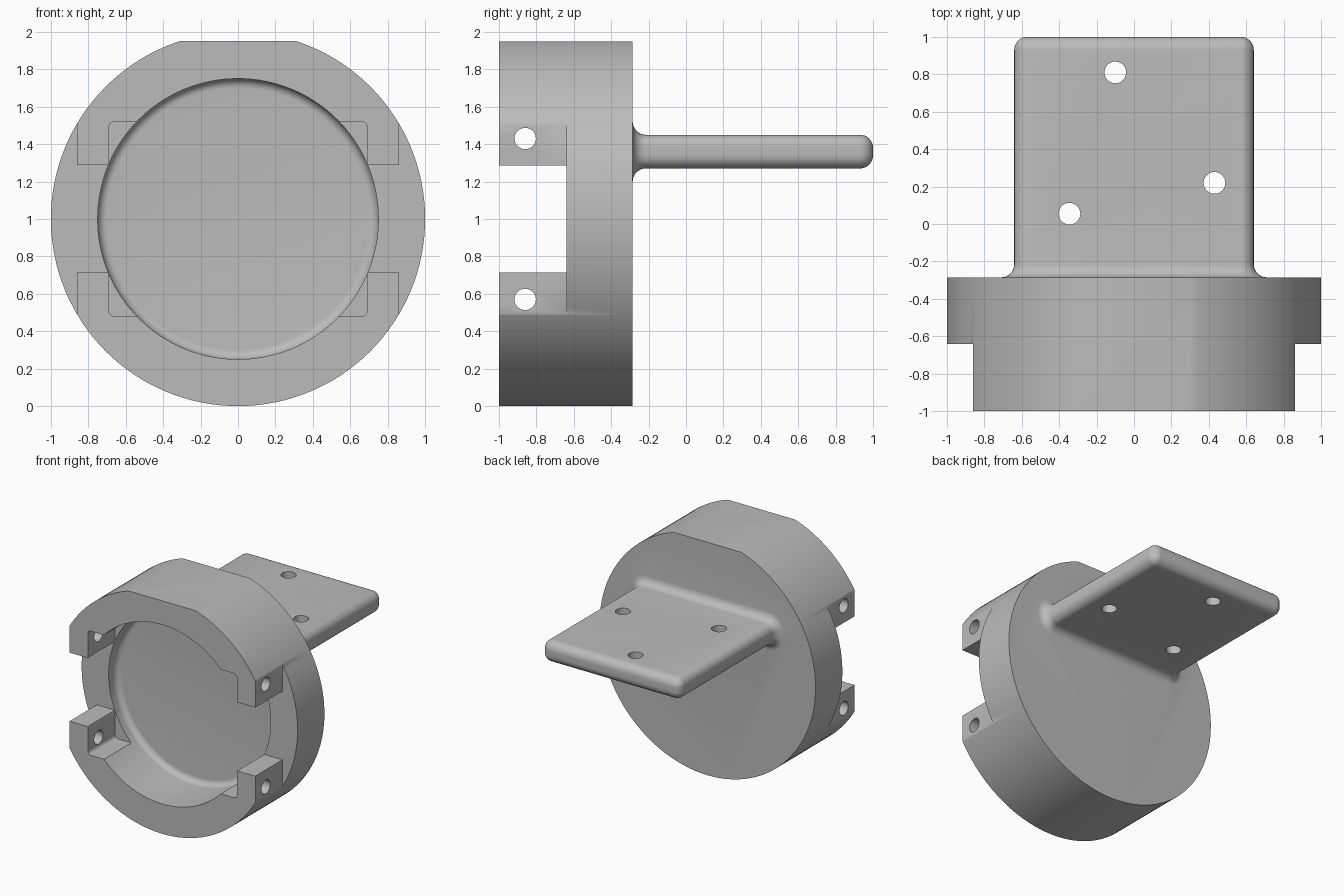
import bpy, bmesh
from math import cos, sin, pi

cube = bpy.data.objects.get("Cube")
if cube:
    bpy.data.objects.remove(cube, do_unlink=True)

# Single grey material
GREY = (0.5, 0.5, 0.5, 1)
grey = bpy.data.materials.new("plain grey")
grey.use_nodes = True
grey.diffuse_color = GREY
grey.node_tree.nodes["Principled BSDF"].inputs["Base Color"].default_value = GREY


def loft(name, rings):
    """Skin a stack of equal-length point rings and cap both ends."""
    bm = bmesh.new()
    rows = [[bm.verts.new(p) for p in ring] for ring in rings]
    n = len(rows[0])
    for a, b in zip(rows, rows[1:]):
        for i in range(n):
            j = (i + 1) % n
            bm.faces.new((a[i], a[j], b[j], b[i]))
    bm.faces.new(rows[0])
    bm.faces.new(rows[-1])
    bmesh.ops.remove_doubles(bm, verts=bm.verts, dist=1e-5)
    bmesh.ops.recalc_face_normals(bm, faces=bm.faces)
    mesh = bpy.data.meshes.new(name)
    bm.to_mesh(mesh)
    bm.free()
    mesh.materials.append(grey)
    obj = bpy.data.objects.new(name, mesh)
    bpy.context.collection.objects.link(obj)
    return obj


def circle(r, y, n=128):
    return [(r * cos(2 * pi * i / n), y, 1 + r * sin(2 * pi * i / n)) for i in range(n)]


def rounded_rect(cx, cz, hx, hz, r, y, steps=8):
    """Rounded rectangle in the xz plane; hx and hz locate the corner centres."""
    pts = []
    for q, (sx, sz) in enumerate([(1, 1), (-1, 1), (-1, -1), (1, -1)]):
        for k in range(steps + 1):
            a = (q + k / steps) * pi / 2
            pts.append((cx + sx * hx + r * cos(a), y, cz + sz * hz + r * sin(a)))
    return pts


def box(name, x, z, hx, hz, y0, y1, r=0.0):
    steps = 8 if r else 1
    return loft(name, [rounded_rect(x, z, hx - r, hz - r, r, y, steps) for y in (y0, y1)])


def rod(name, centre, r, length, axis):
    n = 40
    ring = [(r * cos(2 * pi * i / n), r * sin(2 * pi * i / n)) for i in range(n)]
    x, y, z = centre
    rings = []
    for h in (-length / 2, length / 2):
        if axis == "x":
            rings.append([(x + h, y + a, z + b) for a, b in ring])
        else:
            rings.append([(x + a, y + b, z + h) for a, b in ring])
    return loft(name, rings)


def combine(target, other, operation):
    mod = target.modifiers.new(operation.lower(), "BOOLEAN")
    mod.operation = operation
    mod.solver = "EXACT"
    mod.object = other
    bpy.context.view_layer.objects.active = target
    bpy.ops.object.modifier_apply(modifier=mod.name)
    bpy.data.objects.remove(other, do_unlink=True)


FRONT, BACK, LEDGE, FLOOR = -1.0, -0.285, -0.64, -0.535

# Round cup with a filleted cavity floor
F = 0.05
profile = [(1, BACK), (1, FRONT), (0.75, FRONT)]
for k in range(9):
    a = k / 8 * pi / 2
    profile.append((0.75 - F + F * cos(a), FLOOR - F + F * sin(a)))
mount = loft("round_cup_with_plate", [circle(r, y) for r, y in profile])

# Flat on top, side gaps, ear outer faces and inner pocket
combine(mount, box("top_flat_cutter", 0, 2.05, 1.2, 0.1, -1.2, 0), "DIFFERENCE")
combine(mount, box("pocket_cutter", 0, 1, 0.69, 0.52, -1.2, LEDGE, 0.03), "DIFFERENCE")
combine(mount, box("side_gap_cutter", 0, 1, 1.2, 0.287, -1.2, LEDGE), "DIFFERENCE")
for side in (-1, 1):
    combine(mount, box("ear_face_cutter", side * 1.06, 1, 0.2, 0.9, -1.2, LEDGE), "DIFFERENCE")

# Cross holes through the four ears
for z in (0.57, 1.43):
    combine(mount, rod("ear_hole_cutter", (0, -0.86, z), 0.057, 2.4, "x"), "DIFFERENCE")

# Plate with rounded edges and a flared root
R = 0.07
sections = [(R, BACK - 0.05)]
for k in range(9):
    a = k / 8 * pi / 2
    sections.append((R - R * sin(a), BACK + R - R * cos(a)))
for k in range(9):
    a = k / 8 * pi / 2
    sections.append((R * cos(a) - R, 1 - R + R * sin(a)))
plate = loft("plate", [rounded_rect(0, 1.36, 0.57, 0.02, R + o, y) for o, y in sections])

# Screw holes in the plate
for x, y in [(-0.1, 0.81), (0.43, 0.22), (-0.345, 0.055)]:
    combine(plate, rod("plate_hole_cutter", (x, y, 1.36), 0.058, 0.6, "z"), "DIFFERENCE")
combine(mount, plate, "UNION")

bpy.ops.object.select_all(action="DESELECT")
mount.select_set(True)
bpy.context.view_layer.objects.active = mount
bpy.ops.object.shade_smooth_by_angle(angle=pi / 6)
